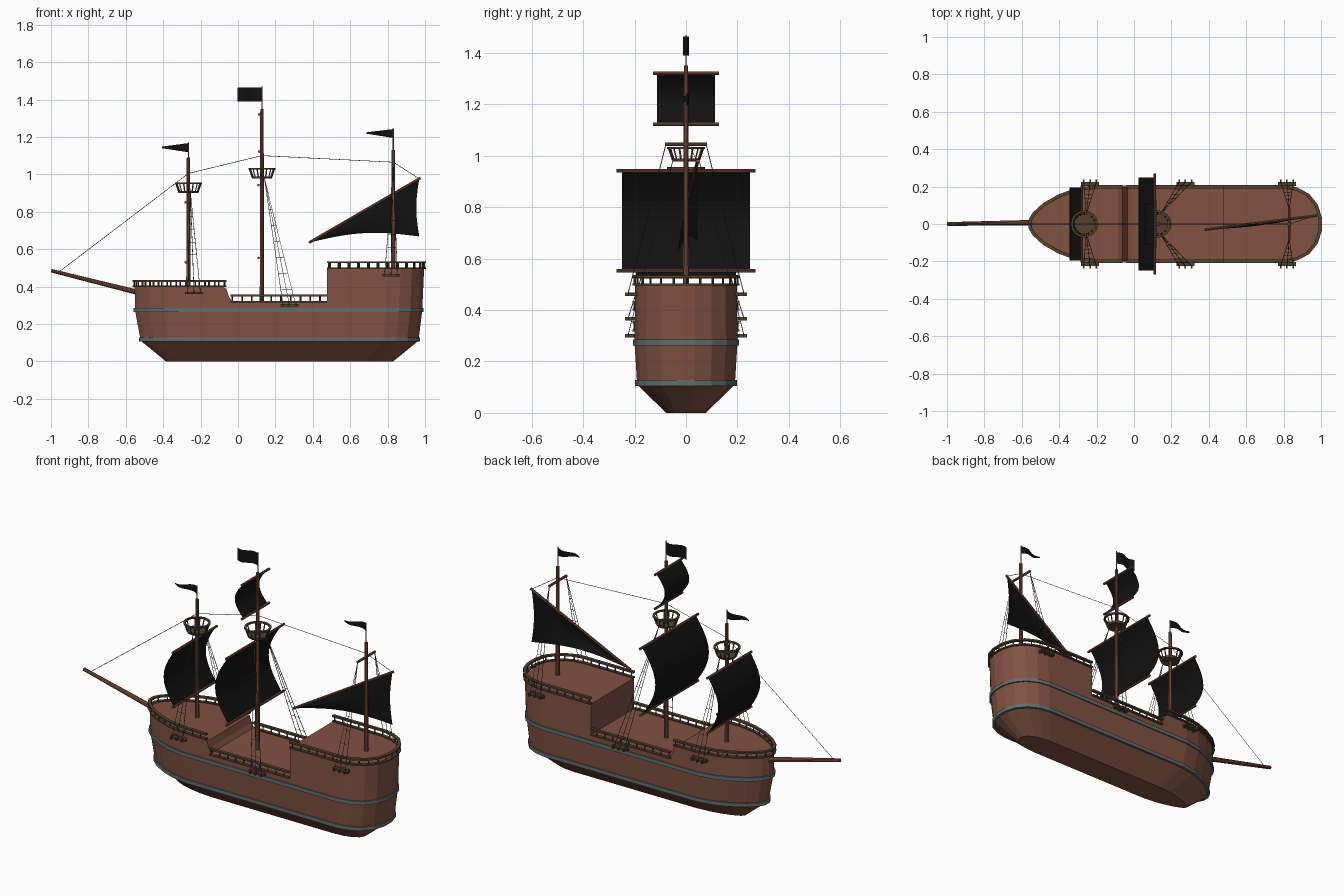
import bpy, bmesh
from math import sin, cos, pi
from mathutils import Vector as V

if "Cube" in bpy.data.objects:
    bpy.data.objects.remove(bpy.data.objects["Cube"])


def material(name, rgb):
    m = bpy.data.materials.new(name)
    m.diffuse_color = (*rgb, 1)
    m.use_nodes = True
    m.node_tree.nodes["Principled BSDF"].inputs["Base Color"].default_value = m.diffuse_color
    return m


HULL = material("red_wood", (0.22, 0.085, 0.055))
DARK = material("dark_wood", (0.09, 0.055, 0.03))
BAND = material("grey_band", (0.13, 0.15, 0.15))
CLOTH = material("black_cloth", (0.006, 0.006, 0.006))
ROPE = material("rope", (0.06, 0.055, 0.05))


def finish(bm, name, mat, closed=True):
    if closed:
        bmesh.ops.recalc_face_normals(bm, faces=bm.faces[:])
    me = bpy.data.meshes.new(name)
    bm.to_mesh(me)
    bm.free()
    me.materials.append(mat)
    ob = bpy.data.objects.new(name, me)
    bpy.context.collection.objects.link(ob)
    return ob


def loft(bm, rings, caps=True, wrap=True):
    rows = [[bm.verts.new(p) for p in r] for r in rings]
    n = len(rows[0])
    for a, b in zip(rows, rows[1:]):
        for i in range(n if wrap else n - 1):
            j = (i + 1) % n
            bm.faces.new((a[i], a[j], b[j], b[i]))
    if caps:
        bm.faces.new(rows[0][::-1])
        bm.faces.new(rows[-1])


def rod(bm, p, q, r1, r2=None, n=8):
    p, q = V(p), V(q)
    r2 = r1 if r2 is None else r2
    rot = (q - p).to_track_quat('Z', 'Y')
    loft(bm, [[c + rot @ V((r * cos(2 * pi * i / n), r * sin(2 * pi * i / n), 0)) for i in range(n)]
              for c, r in ((p, r1), (q, r2))])


def sweep(bm, path, w, h, closed=False):
    # rectangular bar following a horizontal path
    pts, n, rings = [V(p) for p in path], len(path), []
    for i, p in enumerate(pts):
        a = pts[i - 1] if closed or i else p
        b = pts[(i + 1) % n] if closed or i < n - 1 else p
        t = (b - a).normalized()
        s = V((-t.y, t.x, 0)) * w / 2
        u = V((0, 0, h / 2))
        rings.append([p + s + u, p - s + u, p - s - u, p + s - u])
    if closed:
        rings.append(rings[0])
    loft(bm, rings, caps=not closed)
    if closed:
        bmesh.ops.remove_doubles(bm, verts=bm.verts[:], dist=1e-6)


# ---- hull: half outline of the plan, scaled per level ----
HALF = [(-.555, .02), (-.535, .055), (-.48, .105), (-.4, .15), (-.32, .18), (-.22, .198),
        (.8, .2), (.87, .186), (.93, .155), (.975, .1), (.995, .035)]
LEVELS = [(0, -.385, .83, .077), (.11, -.52, .965, .19), (.27, -.55, .985, .2), (.497, -.555, .995, .198)]


def outline(z, x0, x1, hw):
    half = [(x0 + (x + .555) / 1.55 * (x1 - x0), y * hw / .2) for x, y in HALF]
    return [V((x, y, z)) for x, y in half] + [V((x, -y, z)) for x, y in reversed(half)]


bm = bmesh.new()
loft(bm, [outline(*l) for l in LEVELS])
hull = finish(bm, "hull", HULL)

# sheer line cut: raised foredeck, low waist, high stern deck
cut = [(-.7, .4), (-.085, .4), (-.062, .388), (-.05, .35), (-.035, .325), (-.01, .318),
       (.475, .318), (.475, .6), (-.7, .6)]
bm = bmesh.new()
loft(bm, [[V((x, y, z)) for x, z in cut] for y in (-.4, .4)])
cutter = finish(bm, "deck_cutter", HULL)
cutter.hide_render = True
mod = hull.modifiers.new("decks", 'BOOLEAN')
mod.operation, mod.solver, mod.object = 'DIFFERENCE', 'EXACT', cutter
bpy.context.view_layer.objects.active = hull
bpy.ops.object.modifier_apply(modifier="decks")
bpy.data.objects.remove(cutter)

for name, lev in (("lower_band", (.116, -.522, .966, .191)), ("upper_band", (.274, -.551, .985, .2))):
    bm = bmesh.new()
    sweep(bm, outline(*lev), .014, .022, True)
    finish(bm, name, BAND)


# ---- railings ----
def railing(name, path, z0, z1):
    bm = bmesh.new()
    sweep(bm, [(x, y, z1) for x, y in path], .018, .01)
    sweep(bm, [(x, y, z0 + .002) for x, y in path], .018, .008)
    pts = [V((x, y, 0)) for x, y in path]
    gap, d = .052, .01
    for a, b in zip(pts, pts[1:]):
        L = (b - a).length
        while d < L:
            p = a.lerp(b, d / L)
            rod(bm, (p.x, p.y, z0), (p.x, p.y, z1), .0045, n=4)
            d += gap
        d -= L
    finish(bm, name, DARK)


def mirrored(half):
    return half + [(x, -y) for x, y in reversed(half)]


railing("fore_railing", mirrored([(-.062, .2)] + HALF[5::-1]), .4, .43)
railing("stern_railing", mirrored([(.475, .2)] + HALF[6:]), .497, .53)
for side, s in (("left", 1), ("right", -1)):
    railing("waist_railing_" + side, [(-.04, .2 * s), (.475, .2 * s)], .318, .352)

# ---- masts, poles and bowsprit ----
MASTS = {"fore": (-.265, .38, 1.09, 1.17), "main": (.128, .3, 1.35, 1.47), "mizzen": (.83, .48, 1.13, 1.245)}
for name, (x, z0, z1, z2) in MASTS.items():
    bm = bmesh.new()
    rod(bm, (x, 0, z0), (x, 0, z1), .012, .009, 10)
    rod(bm, (x, 0, z1), (x, 0, z2), .003, n=6)
    finish(bm, name + "_mast", HULL)
bm = bmesh.new()
rod(bm, (-.5, .008, .36), (-.998, 0, .485), .015, .01, 10)
finish(bm, "bowsprit", HULL)

# ---- crow's nests ----
for name, x, z in (("fore", -.265, .905), ("main", .128, .983)):
    bm = bmesh.new()
    rod(bm, (x, 0, z - .006), (x, 0, z + .006), .052, .056, 16)
    ring = [(cos(2 * pi * i / 16), sin(2 * pi * i / 16)) for i in range(16)]
    sweep(bm, [(x + .067 * c, .067 * s, z + .047) for c, s in ring], .012, .008, True)
    for c, s in ring[::2] + ring[1::4]:
        rod(bm, (x + .051 * c, .051 * s, z), (x + .067 * c, .067 * s, z + .047), .004, n=4)
    finish(bm, name + "_crows_nest", DARK)


# ---- square sails with their yards ----
def square_sail(name, x, hw, yard, z0, z1, belly):
    bm = bmesh.new()
    prof = [(x - belly * sin(pi * i / 10), z0 + (z1 - z0) * i / 10) for i in range(11)]
    loft(bm, [[(px, y, pz) for px, pz in prof] for y in (-hw, hw)], False, False)
    finish(bm, name + "_sail", CLOTH, False)
    bm = bmesh.new()
    for z in (z0, z1):
        rod(bm, (x, -yard, z), (x, yard, z), .007, n=8)
    finish(bm, name + "_yards", HULL)


square_sail("fore", -.28, .195, .205, .53, .85, .065)
square_sail("main", .11, .248, .27, .553, .942, .085)
square_sail("top", .113, .113, .128, 1.122, 1.32, .055)

# ---- slanted stern sail ----
tack, peak = V((.38, -.03, .635)), V((.975, .045, .98))
bm = bmesh.new()
rod(bm, tack, peak, .007)
rod(bm, (.83, -.082, 1.045), (.83, .082, 1.045), .007)
finish(bm, "mizzen_spars", HULL)
bm = bmesh.new()
cols = []
for i in range(11):
    t = .01 + .98 * i / 10
    top = tack.lerp(peak, t)
    foot = V((top.x, top.y, .635 + .032 * t + .035 * sin(pi * t)))
    foot.z = min(foot.z, top.z - .001)
    cols.append([top.lerp(foot, j / 6) + V((-.016 * t, -.015 * sin(pi * t), 0)) * sin(pi * j / 6)
                 for j in range(7)])
loft(bm, cols, False, False)
finish(bm, "mizzen_sail", CLOTH, False)


# ---- flags ----
def flag(name, x, length, z0, z1, tip0, tip1):
    bm = bmesh.new()
    rows = []
    for i in range(9):
        t = i / 8
        y = .012 * sin(2 * pi * t)
        rows.append([(x - length * t, y, z0 + (tip0 - z0) * t), (x - length * t, y, z1 + (tip1 - z1) * t)])
    loft(bm, rows, False, False)
    finish(bm, name + "_flag", CLOTH, False)


flag("fore", -.265, .142, 1.118, 1.167, 1.14, 1.148)
flag("main", .128, .132, 1.39, 1.463, 1.39, 1.463)
flag("mizzen", .83, .142, 1.195, 1.242, 1.217, 1.225)

# ---- stays between the masts ----
bm = bmesh.new()
stay = [(-.955, 0, .48), (-.265, 0, 1.005), (.128, 0, 1.1), (.83, 0, 1.065), (.972, .045, .975)]
for a, b in zip(stay, stay[1:]):
    rod(bm, a, b, .0015, n=4)
finish(bm, "stays", ROPE)

# ---- side ledges with shrouds and ratlines ----
for name, x, z, top in (("fore", -.235, .366, V((-.255, .05, .91))), ("main", .275, .3, V((.14, .05, .985))),
                        ("mizzen", .818, .461, V((.83, .078, 1.045)))):
    ledge, ropes = bmesh.new(), bmesh.new()
    for s in (1, -1):
        sweep(ledge, [(x - .048, .214 * s, z), (x + .048, .214 * s, z)], .022, .012)
        head, feet = V((top.x, top.y * s, top.z)), []
        for dx in (-.034, 0, .034):
            sweep(ledge, [(x + dx, .19 * s, z), (x + dx, .238 * s, z)], .008, .014)
            feet.append(V((x + dx, .226 * s, z)))
            rod(ropes, feet[-1], head, .0016, n=4)
        for k in range(1, 7):
            rod(ropes, feet[0].lerp(head, k / 8), feet[2].lerp(head, k / 8), .0012, n=4)
    finish(ledge, name + "_ledges", DARK)
    finish(ropes, name + "_shrouds", ROPE)
